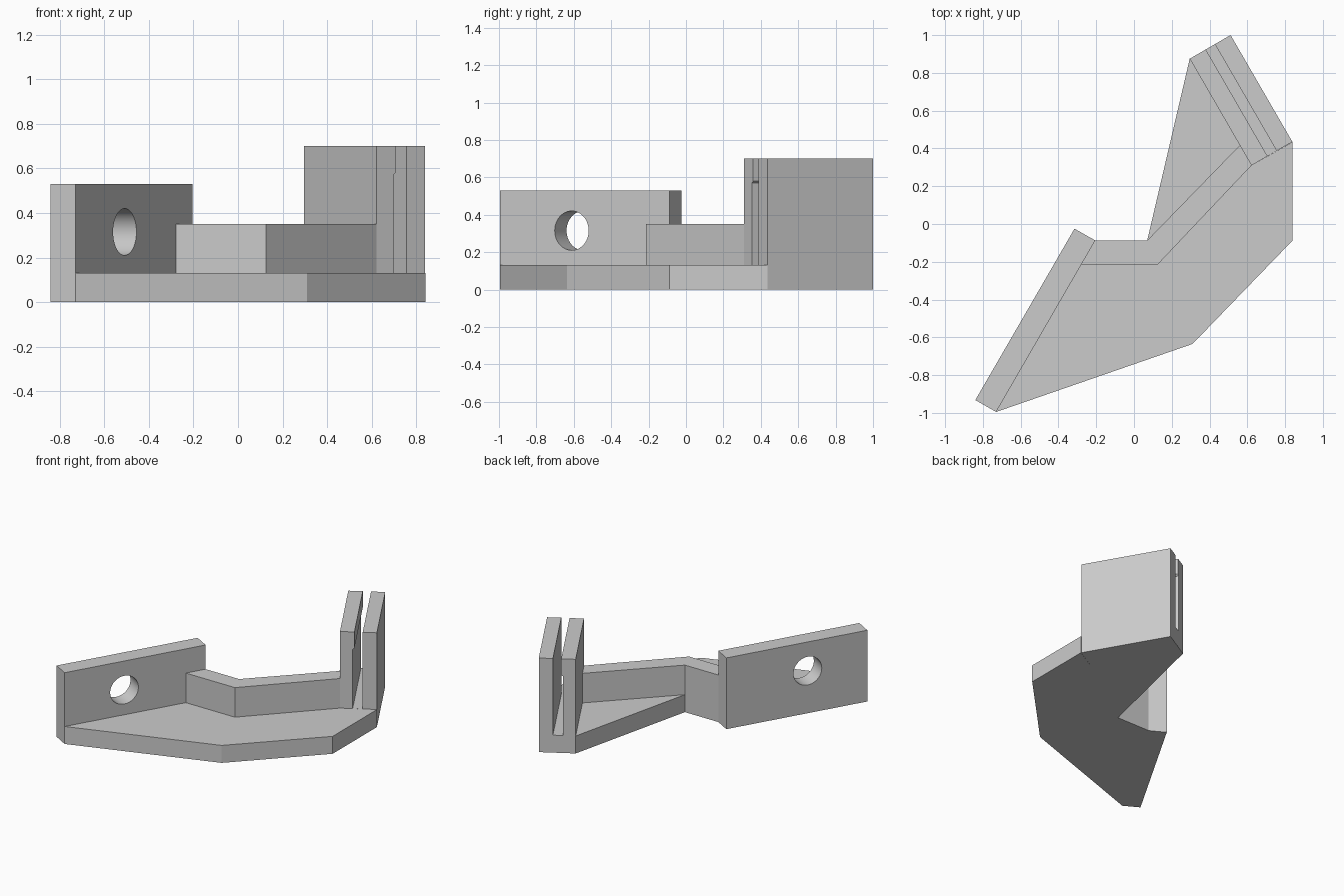
import bpy
import bmesh
import math
from mathutils import Matrix, Vector

cube = bpy.data.objects.get("Cube")
if cube:
    bpy.data.objects.remove(cube, do_unlink=True)

grey = bpy.data.materials.new("plain grey")
grey.use_nodes = True
colour = (0.6, 0.6, 0.6, 1)
grey.diffuse_color = colour
grey.node_tree.nodes["Principled BSDF"].inputs["Base Color"].default_value = colour

BASE_TOP = 0.13


def prism(name, outline, depth, matrix=Matrix()):
    """Extrude a flat outline along local z and place it."""
    bm = bmesh.new()
    face = bm.faces.new([bm.verts.new((x, y, 0)) for x, y in outline])
    new = bmesh.ops.extrude_face_region(bm, geom=[face])["geom"]
    moved = [v for v in new if isinstance(v, bmesh.types.BMVert)]
    bmesh.ops.translate(bm, verts=moved, vec=(0, 0, depth))
    bmesh.ops.recalc_face_normals(bm, faces=bm.faces)
    bm.transform(matrix)
    mesh = bpy.data.meshes.new(name)
    bm.to_mesh(mesh)
    bm.free()
    mesh.materials.append(grey)
    obj = bpy.data.objects.new(name, mesh)
    bpy.context.collection.objects.link(obj)
    return obj


# Corners shared by neighbouring parts
wall_front, wall_back = (-0.73, -0.995), (-0.205, -0.087)
bend_back = (0.07, -0.087)
clip_back, clip_front = (0.295, 0.875), (0.622, 0.31)

# Base plate
prism("base_plate", [wall_front, (0.31, -0.635), (0.84, -0.087), (0.84, 0.435),
                     clip_front, clip_back, bend_back, wall_back], BASE_TOP)

# Low bent rib joining the two uprights
prism("bent_rib", [wall_back, (-0.279, -0.215), (0.125, -0.215), clip_front,
                   (0.56, 0.417), bend_back],
      0.22, Matrix.Translation((0, 0, BASE_TOP)))

# Upright wall with a round hole bored square through it
wall = prism("side_wall", [wall_front, wall_back, (-0.315, -0.025), (-0.84, -0.932)], 0.53)
axis = Vector((math.cos(math.radians(30)), -0.5, 0))
bpy.ops.mesh.primitive_cylinder_add(vertices=48, radius=0.105, depth=0.6,
                                    location=(-0.51, -0.61, 0.315),
                                    rotation=axis.to_track_quat("Z", "Y").to_euler())
cutter = bpy.context.object
cutter.name = "hole_cutter"
cutter.hide_render = True
cutter.data.materials.append(grey)
bore = wall.modifiers.new("bore", "BOOLEAN")
bore.operation = "DIFFERENCE"
bore.solver = "EXACT"
bore.object = cutter
bpy.ops.object.select_all(action="DESELECT")
wall.select_set(True)
bpy.context.view_layer.objects.active = wall
bpy.ops.object.modifier_apply(modifier="bore")
bpy.data.objects.remove(cutter, do_unlink=True)
bpy.ops.object.shade_smooth_by_angle(angle=math.radians(25))

# Slotted clip: a U profile with a small lip, swept from back to front
start, end = Vector((*clip_back, 0)), Vector((*clip_front, 0))
along = (end - start).normalized()
up = Vector((0, 0, 1))
across = up.cross(along)
frame = Matrix((across, up, along)).transposed().to_4x4()
frame.translation = start
prism("slotted_clip", [(0, 0), (0.25, 0), (0.25, 0.7), (0.154, 0.7), (0.154, BASE_TOP),
                       (0.086, BASE_TOP), (0.086, 0.57), (0.098, 0.58), (0.098, 0.7), (0, 0.7)],
      (end - start).length, frame)
